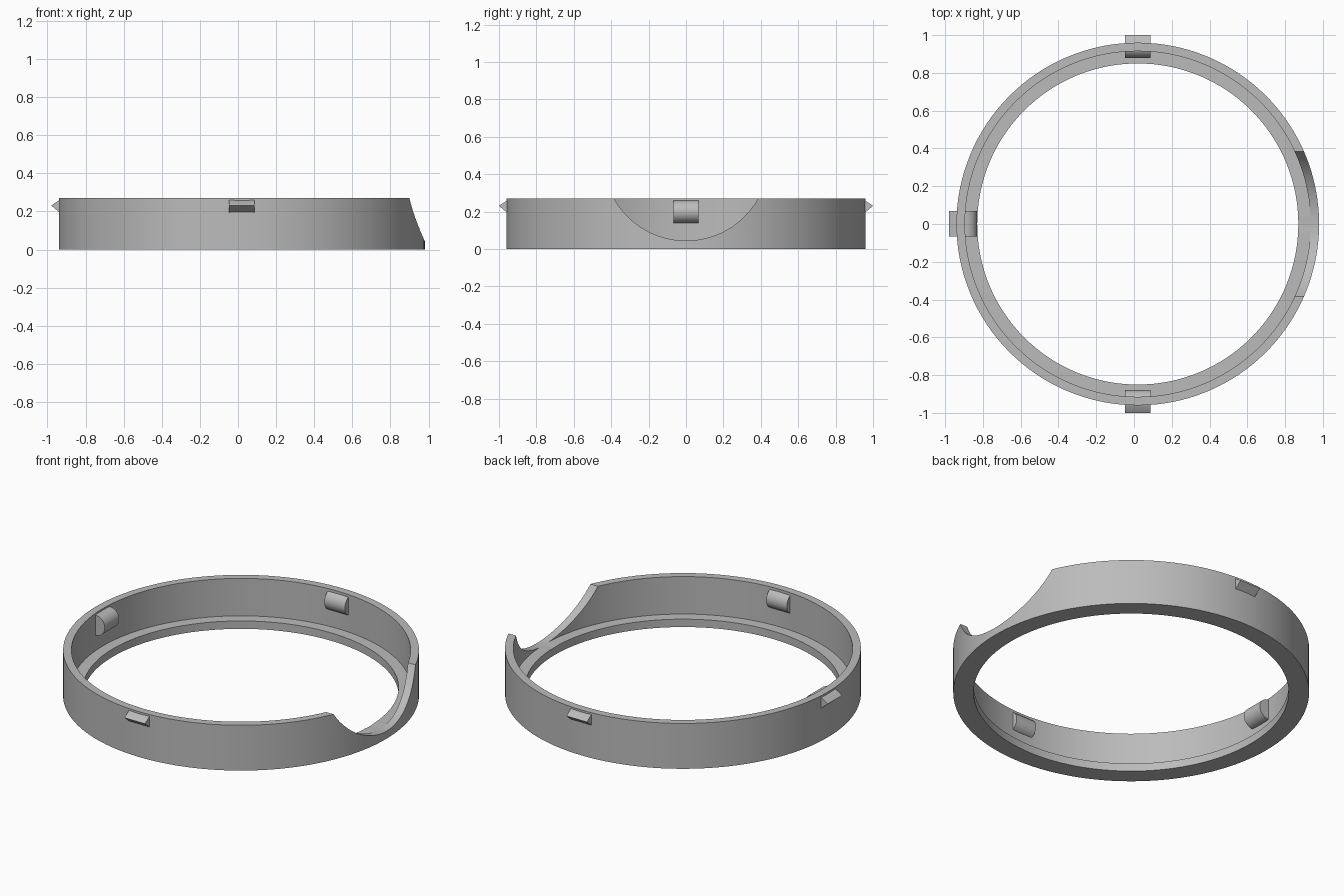
import bpy, bmesh, math
from mathutils import Matrix

if "Cube" in bpy.data.objects:
    bpy.data.objects.remove(bpy.data.objects["Cube"])

CX = 0.02            # ring axis offset in x
HALF_W = 0.0675      # half width of the clips
grey = bpy.data.materials.new("grey plastic")
grey.diffuse_color = (0.5, 0.5, 0.5, 1)
grey.use_nodes = True
grey.node_tree.nodes["Principled BSDF"].inputs["Base Color"].default_value = grey.diffuse_color


def finish(name, bm):
    bmesh.ops.recalc_face_normals(bm, faces=bm.faces)
    mesh = bpy.data.meshes.new(name)
    bm.to_mesh(mesh)
    bm.free()
    mesh.materials.append(grey)
    obj = bpy.data.objects.new(name, mesh)
    bpy.context.collection.objects.link(obj)
    return obj


def smooth(obj):
    bpy.ops.object.select_all(action='DESELECT')
    obj.select_set(True)
    bpy.context.view_layer.objects.active = obj
    bpy.ops.object.shade_smooth_by_angle(angle=math.radians(30))


def lathe(name, profile, steps=128):
    bm = bmesh.new()
    rings = []
    for i in range(steps):
        a = 2 * math.pi * i / steps
        rings.append([bm.verts.new((CX + r * math.cos(a), r * math.sin(a), z))
                      for r, z in profile])
    n = len(profile)
    for i in range(steps):
        p, q = rings[i], rings[(i + 1) % steps]
        for j in range(n):
            k = (j + 1) % n
            bm.faces.new((p[j], q[j], q[k], p[k]))
    return finish(name, bm)


def prism(name, profile, angle):
    """Extrude a radius/height profile sideways, turned about the ring axis."""
    bm = bmesh.new()
    ends = [[bm.verts.new((r, s * HALF_W, z)) for r, z in profile] for s in (-1, 1)]
    n = len(profile)
    for end in ends:
        bm.faces.new(end)
    for j in range(n):
        k = (j + 1) % n
        bm.faces.new((ends[0][j], ends[0][k], ends[1][k], ends[1][j]))
    bm.transform(Matrix.Translation((CX, 0, 0)) @ Matrix.Rotation(angle, 4, 'Z'))
    obj = finish(name, bm)
    smooth(obj)


# Ring wall with a thin inward lip at the bottom
ring = lathe("ring", [(0.85, 0), (0.96, 0), (0.96, 0.27), (0.915, 0.27),
                      (0.915, 0.047), (0.85, 0.047)])

# Round thumb notch cut through the right side
bm = bmesh.new()
bmesh.ops.create_cone(bm, cap_ends=True, segments=128, radius1=0.442, radius2=0.442,
                      depth=0.8,
                      matrix=Matrix.Translation((0.95, 0, 0.487)) @ Matrix.Rotation(math.pi / 2, 4, 'Y'))
cutter = finish("notch_cutter", bm)
cutter.hide_render = True
mod = ring.modifiers.new("notch", 'BOOLEAN')
mod.operation = 'DIFFERENCE'
mod.solver = 'EXACT'
mod.object = cutter
bpy.context.view_layer.objects.active = ring
bpy.ops.object.modifier_apply(modifier=mod.name)
bpy.data.objects.remove(cutter)
smooth(ring)

# Clips: pointed ridge outside, rounded boss inside
ridge = [(0.945, 0.262), (0.957, 0.26), (1.0, 0.231), (0.957, 0.195), (0.945, 0.193)]
for side, deg, axis in (("back", 90, 0.94), ("left", 180, 0.91), ("front", 270, 0.94)):
    prism(side + "_outer_ridge", ridge, math.radians(deg))
    boss = [(axis - 0.06 * math.cos(t), 0.2 + 0.06 * math.sin(t))
            for t in (math.pi * (i / 20 - 0.5) for i in range(21))]
    boss = [(0.94, 0.14)] + boss + [(0.94, 0.26)] if axis < 0.94 else boss
    prism(side + "_inner_boss", boss, math.radians(deg))
